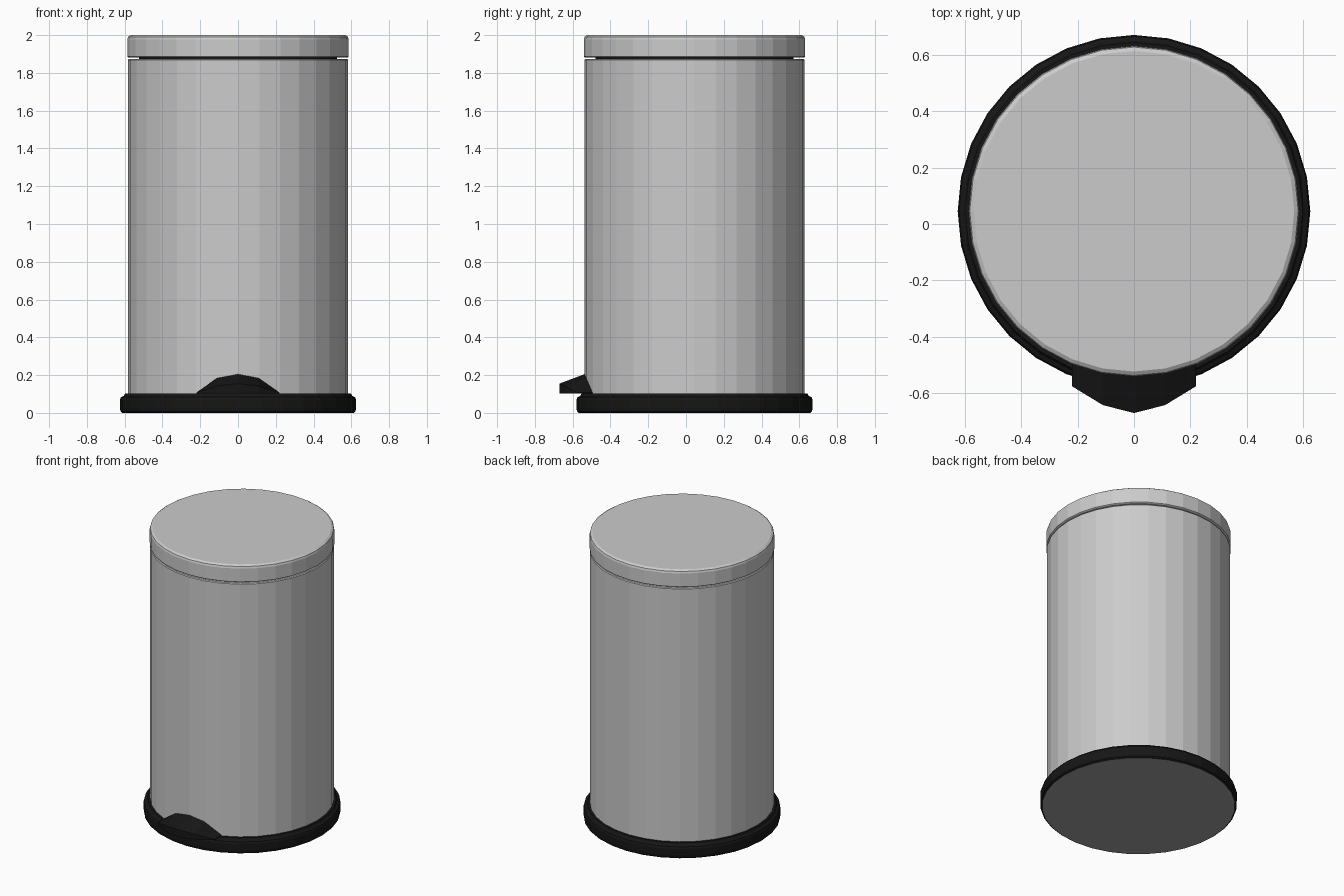
import bpy, bmesh
from math import sin, cos, pi, sqrt

if "Cube" in bpy.data.objects:
    bpy.data.objects.remove(bpy.data.objects["Cube"])

SIDES = 32
CY = 0.045  # the can sits slightly back to leave room for the pedal

black = bpy.data.materials.new("black_plastic")
black.diffuse_color = (0.008, 0.008, 0.008, 1)
black.use_nodes = True
black.node_tree.nodes["Principled BSDF"].inputs["Base Color"].default_value = black.diffuse_color
grey = bpy.data.materials.new("plain_grey")
grey.diffuse_color = (0.35, 0.35, 0.35, 1)
grey.use_nodes = True
grey.node_tree.nodes["Principled BSDF"].inputs["Base Color"].default_value = grey.diffuse_color


def finish(name, bm, mats=()):
    bmesh.ops.recalc_face_normals(bm, faces=bm.faces)
    me = bpy.data.meshes.new(name)
    bm.to_mesh(me)
    bm.free()
    for m in mats:
        me.materials.append(m)
    ob = bpy.data.objects.new(name, me)
    bpy.context.collection.objects.link(ob)
    return ob


def lathe(name, profile, mats=()):
    """Capped solid of revolution from (radius, z) points, bottom to top."""
    bm = bmesh.new()
    rings = [[bm.verts.new((r * cos(2 * pi * i / SIDES), CY + r * sin(2 * pi * i / SIDES), z))
              for i in range(SIDES)] for r, z in profile]
    for a, b in zip(rings, rings[1:]):
        for i in range(SIDES):
            j = (i + 1) % SIDES
            bm.faces.new((a[i], a[j], b[j], b[i]))
    bottom = bm.faces.new(rings[0][::-1])
    bm.faces.new(rings[-1])
    if len(mats) > 1:
        bottom.material_index = 1
    return finish(name, bm, mats)


# Foot ring with rounded rim and a lighter underside
lathe("base", [(0.612, 0), (0.622, 0.008), (0.625, 0.025), (0.625, 0.07),
               (0.62, 0.083), (0.605, 0.09), (0.598, 0.102)], (black, grey))

# Main drum
lathe("body", [(0.583, 0.1), (0.583, 1.868), (0.578, 1.873)])

# Recessed black collar showing in the gap under the lid
lathe("collar", [(0.525, 1.85), (0.525, 1.9)], (black,))

# Lid with softened top edge
lathe("lid", [(0.58, 1.882), (0.586, 1.886), (0.586, 1.978), (0.582, 1.991), (0.568, 2.0)])

# Foot pedal: cross-sections across x, each a sloping slab against the drum
bm = bmesh.new()
sections = []
for x, front, z_front, z_back in [(-0.22, -0.575, 0.108, 0.108), (-0.11, -0.642, 0.142, 0.185),
                                  (0, -0.67, 0.155, 0.206), (0.11, -0.642, 0.142, 0.185),
                                  (0.22, -0.575, 0.108, 0.108)]:
    back = CY - sqrt(0.58 ** 2 - x * x)
    sections.append([bm.verts.new((x, y, z)) for y, z in
                     [(front, 0.102), (front, z_front), (back, z_back), (back + 0.02, 0.102)]])
for a, b in zip(sections, sections[1:]):
    for i in range(4):
        j = (i + 1) % 4
        bm.faces.new((a[i], a[j], b[j], b[i]))
bm.faces.new(sections[0])
bm.faces.new(sections[-1][::-1])
finish("pedal", bm, (black,))
